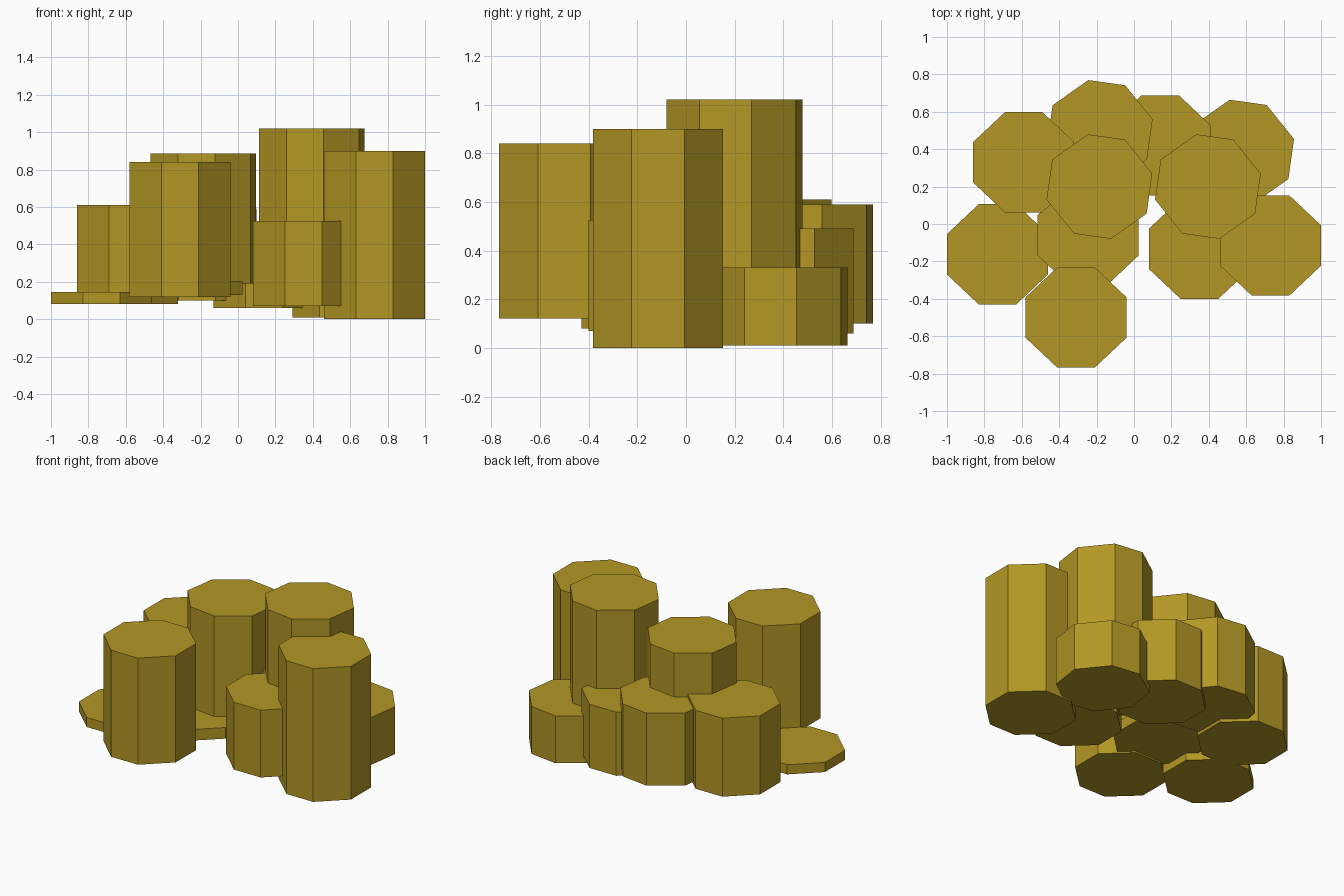
import bpy, bmesh
from mathutils import Matrix
from math import radians

if "Cube" in bpy.data.objects:
    bpy.data.objects.remove(bpy.data.objects["Cube"])

# Shared olive material
mat = bpy.data.materials.new("olive_stone")
mat.diffuse_color = (0.45, 0.31, 0.018, 1)
mat.use_nodes = True
mat.node_tree.nodes["Principled BSDF"].inputs["Base Color"].default_value = mat.diffuse_color

# Octagon section shared by every column (counter-clockwise)
SECTION = [(0.27, -0.108), (0.27, 0.108), (0.1, 0.268), (-0.1, 0.268),
           (-0.27, 0.108), (-0.27, -0.108), (-0.1, -0.268), (0.1, -0.268)]


def column(name, x, y, z0, z1, turn=0):
    """Flat-shaded eight-sided prism from z0 to z1."""
    bm = bmesh.new()
    base = bm.faces.new([bm.verts.new((px, py, 0)) for px, py in SECTION])
    top = bmesh.ops.extrude_face_region(bm, geom=[base])["geom"]
    bmesh.ops.translate(bm, vec=(0, 0, z1 - z0),
                        verts=[g for g in top if isinstance(g, bmesh.types.BMVert)])
    bmesh.ops.rotate(bm, verts=bm.verts, matrix=Matrix.Rotation(radians(turn), 3, 'Z'))
    bmesh.ops.recalc_face_normals(bm, faces=bm.faces)
    mesh = bpy.data.meshes.new(name)
    bm.to_mesh(mesh)
    bm.free()
    mesh.materials.append(mat)
    obj = bpy.data.objects.new(name, mesh)
    obj.location = (x, y, z0)
    bpy.context.collection.objects.link(obj)


# Front row
column("front_column", -0.31, -0.5, 0.12, 0.84)
column("left_low_slab", -0.73, -0.162, 0.08, 0.145)
column("middle_low_slab", -0.245, -0.06, 0.13, 0.205)
column("right_short_column", 0.35, -0.133, 0.07, 0.525)
column("right_tall_column", 0.73, -0.115, 0.0, 0.90)

# Middle row
column("centre_tall_column", -0.185, 0.2, 0.19, 0.885, -8)
column("tallest_column", 0.395, 0.2, 0.11, 1.02, -8)
column("left_column", -0.59, 0.33, 0.08, 0.61)

# Back row
column("back_left_column", -0.183, 0.49, 0.10, 0.59, -8)
column("back_middle_column", 0.14, 0.42, 0.06, 0.49)
column("back_right_column", 0.573, 0.385, 0.01, 0.33, -8)
